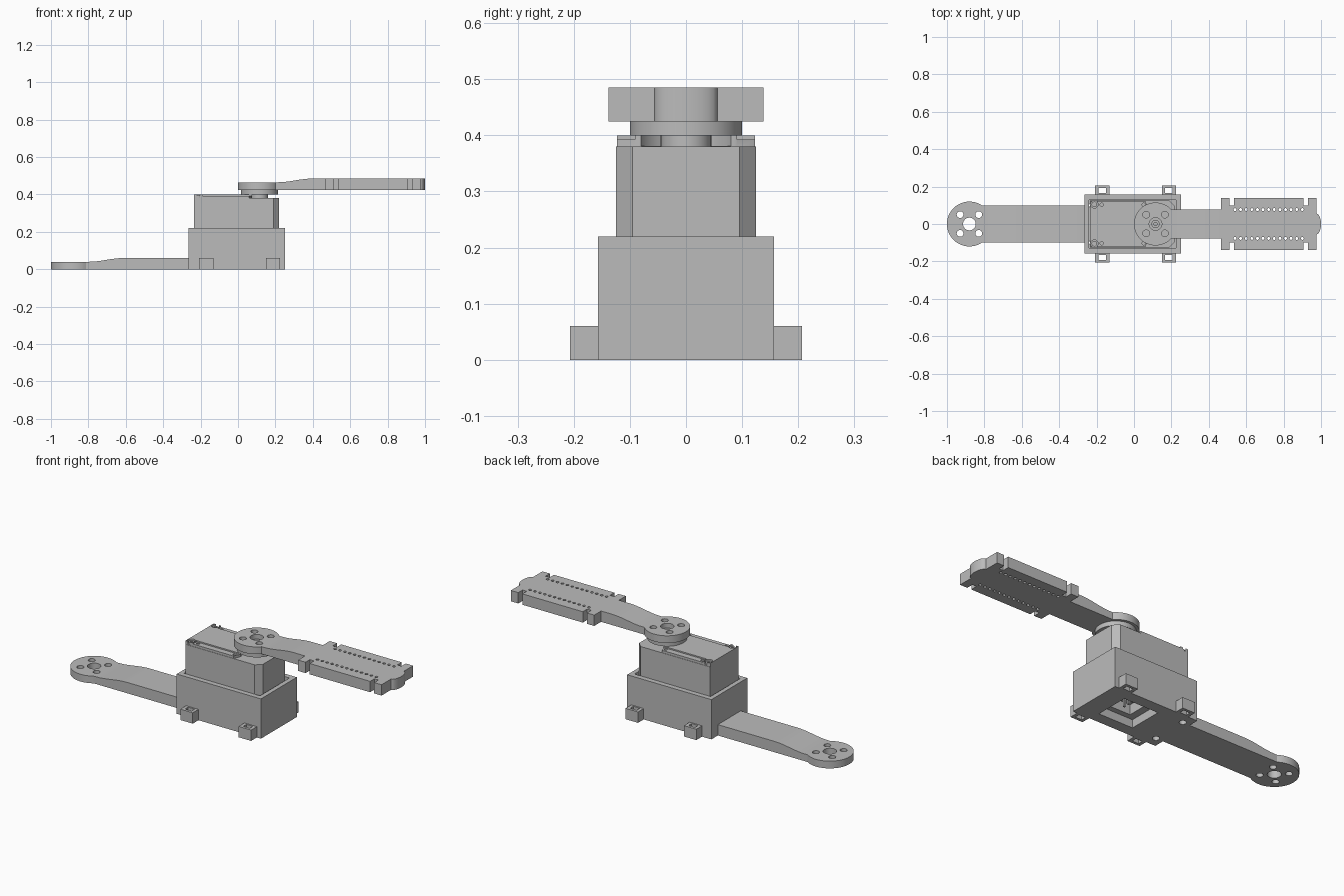
import bpy, bmesh, math
from mathutils import Vector

if "Cube" in bpy.data.objects:
    bpy.data.objects.remove(bpy.data.objects["Cube"], do_unlink=True)

grey = bpy.data.materials.new("plain grey")
grey.use_nodes = True
grey.diffuse_color = (0.5, 0.5, 0.5, 1)
grey.node_tree.nodes["Principled BSDF"].inputs["Base Color"].default_value = (0.5, 0.5, 0.5, 1)


def prism(name, pts, lo, hi, axis="z"):
    """Extrude a closed outline: xy points along z, or xz points along y."""
    bm = bmesh.new()
    place = (lambda a, b, c: (a, b, c)) if axis == "z" else (lambda a, b, c: (a, c, b))
    face = bm.faces.new([bm.verts.new(place(a, b, lo)) for a, b in pts])
    ext = bmesh.ops.extrude_face_region(bm, geom=[face])
    shift = Vector(place(0, 0, hi - lo))
    bmesh.ops.translate(bm, vec=shift, verts=[g for g in ext["geom"] if isinstance(g, bmesh.types.BMVert)])
    bmesh.ops.recalc_face_normals(bm, faces=bm.faces)
    mesh = bpy.data.meshes.new(name)
    bm.to_mesh(mesh)
    bm.free()
    mesh.materials.append(grey)
    ob = bpy.data.objects.new(name, mesh)
    bpy.context.collection.objects.link(ob)
    return ob


def box(name, x0, x1, y0, y1, z0, z1):
    return prism(name, [(x0, y0), (x1, y0), (x1, y1), (x0, y1)], z0, z1)


def disc(name, x, y, r, z0, z1, n=48):
    turn = [2 * math.pi * i / n for i in range(n)]
    return prism(name, [(x + r * math.cos(t), y + r * math.sin(t)) for t in turn], z0, z1)


def combine(ob, others, operation):
    """Apply a boolean with each helper, then discard the helper."""
    for other in others:
        mod = ob.modifiers.new("combine", "BOOLEAN")
        mod.operation, mod.solver, mod.object = operation, "EXACT", other
        bpy.context.view_layer.update()
        result = bpy.data.meshes.new_from_object(ob.evaluated_get(bpy.context.evaluated_depsgraph_get()))
        ob.modifiers.clear()
        ob.data = result
        bpy.data.objects.remove(other, do_unlink=True)


def hub_holes(x, z0, z1):
    holes = [disc("cutter", x, 0, 0.034, z0, z1, 32)]
    holes += [disc("cutter", x + sx * 0.05, sy * 0.05, 0.018, z0, z1, 24) for sx in (-1, 1) for sy in (-1, 1)]
    return holes


def slope(x0, x1, z0, z1, n=8):
    """Eased height change along an arm."""
    return [(x0 + (x1 - x0) * i / n, z0 + (z1 - z0) * (1 - math.cos(math.pi * i / n)) / 2) for i in range(n + 1)]


# Lower arm with its round hub
HUB = -0.88
side = [(HUB, 0), (-0.26, 0), (-0.26, 0.06)] + slope(-0.61, -0.8, 0.06, 0.04) + [(HUB, 0.04)]
lower_arm = prism("lower_arm", side, -0.1, 0.1, "y")
combine(lower_arm, [disc("hub", HUB, 0, 0.12, 0, 0.04, 64)], "UNION")
combine(lower_arm, hub_holes(HUB, -0.1, 0.2), "DIFFERENCE")

# Motor holder: open box with a window and screw holes in its floor
holder = box("motor_holder", -0.265, 0.25, -0.157, 0.157, 0, 0.22)
cuts = [box("cutter", -0.24, 0.225, -0.129, 0.129, 0.045, 0.4),
        box("cutter", -0.07, 0.14, -0.095, 0.095, -0.1, 0.1)]
cuts += [disc("cutter", -0.222, s * 0.1, 0.018, -0.1, 0.1, 24) for s in (-1, 1)]
combine(holder, cuts, "DIFFERENCE")

# Slotted fixing lugs on both long sides
for label, s in (("front", -1), ("back", 1)):
    for end, x in (("right", -0.17), ("left", 0.187)):
        y0, y1 = sorted((s * 0.157, s * 0.207))
        lug = box(f"{label}_{end}_lug", x - 0.038, x + 0.038, y0, y1, 0, 0.06)
        y0, y1 = sorted((s * 0.165, s * 0.192))
        combine(lug, [box("cutter", x - 0.02, x + 0.02, y0, y1, -0.1, 0.1)], "DIFFERENCE")

# Motor body with bevelled corners at the shaft end and a connector socket below
outline = [(-0.235, -0.125), (0.19, -0.125), (0.22, -0.095),
           (0.22, 0.095), (0.19, 0.125), (-0.235, 0.125)]
body = prism("motor_body", outline, 0.045, 0.38)
socket = [box("cutter", -0.03, 0.1, -0.065, 0.065, 0, 0.1)]
socket += [disc("cutter", -0.215, s * 0.1, 0.012, 0, 0.1, 16) for s in (-1, 1)]
combine(body, socket, "DIFFERENCE")
for i in range(3):
    y = (i - 1) * 0.03
    box(f"connector_pin_{i + 1}", 0.03, 0.04, y - 0.005, y + 0.005, 0.05, 0.11)

# Motor lid, hollowed around the shaft, with screws sunk into the rear corners
SHAFT = 0.115
lid = prism("motor_lid", [(-0.235, -0.123), (0.06, -0.123), (0.075, -0.09),
                          (0.075, 0.09), (0.06, 0.123), (-0.235, 0.123)], 0.375, 0.4)
cuts = [disc("cutter", SHAFT, 0, 0.09, 0.381, 0.5)]
for s in (-1, 1):
    y0, y1 = sorted((s * 0.091, s * 0.2))
    cuts.append(box("cutter", -0.19, 0.2, y0, y1, 0.393, 0.5))
    cuts.append(disc("cutter", -0.212, s * 0.105, 0.02, 0.385, 0.5, 24))
    cuts += [disc("cutter", x, s * 0.103, 0.009, 0.384, 0.5, 16) for x in (-0.172, 0.052)]
combine(lid, cuts, "DIFFERENCE")
for label, s in (("front", -1), ("back", 1)):
    screw = disc(f"{label}_lid_screw", -0.212, s * 0.105, 0.015, 0.38, 0.394, 24)
    combine(screw, [disc("cutter", -0.212, s * 0.105, 0.007, 0.388, 0.5, 6)], "DIFFERENCE")

# Output shaft, horn and centre screw
disc("output_shaft", SHAFT, 0, 0.045, 0.375, 0.402)
disc("horn", SHAFT, 0, 0.1, 0.4, 0.425, 64)
screw = disc("horn_screw", SHAFT, 0, 0.022, 0.42, 0.445, 24)
combine(screw, [disc("cutter", SHAFT, 0, 0.01, 0.432, 0.5, 6)], "DIFFERENCE")

# Upper arm: hub, tapering neck and notched plate with a rounded tip
side = [(SHAFT, 0.425), (0.48, 0.425), (0.48, 0.485)] + slope(0.4, 0.21, 0.485, 0.465) + [(SHAFT, 0.465)]
upper_arm = prism("upper_arm", side, -0.078, 0.078, "y")
tip = [(0.975 + 0.025 * math.sin(math.pi * i / 12), -0.056 * math.cos(math.pi * i / 12)) for i in range(13)]
half = [(0.465, 0.138), (0.51, 0.138), (0.51, 0.1), (0.535, 0.1), (0.535, 0.138),
        (0.905, 0.138), (0.905, 0.1), (0.93, 0.1), (0.93, 0.138), (0.975, 0.138)]
plate = prism("plate", [(x, -y) for x, y in half] + tip + half[::-1], 0.425, 0.485)
combine(upper_arm, [disc("hub", SHAFT, 0, 0.115, 0.425, 0.465, 64), plate], "UNION")
rows = [disc("cutter", 0.54 + 0.03 * i, s * 0.077, 0.008, 0.3, 0.6, 12) for i in range(13) for s in (-1, 1)]
combine(upper_arm, hub_holes(SHAFT, 0.3, 0.6) + rows, "DIFFERENCE")

# Round surfaces smooth, hard edges kept sharp
bpy.ops.object.select_all(action="DESELECT")
for ob in bpy.context.collection.objects:
    if ob.type == "MESH" and grey.name in ob.data.materials:
        ob.select_set(True)
        bpy.context.view_layer.objects.active = ob
bpy.ops.object.shade_smooth_by_angle(angle=math.radians(30))
